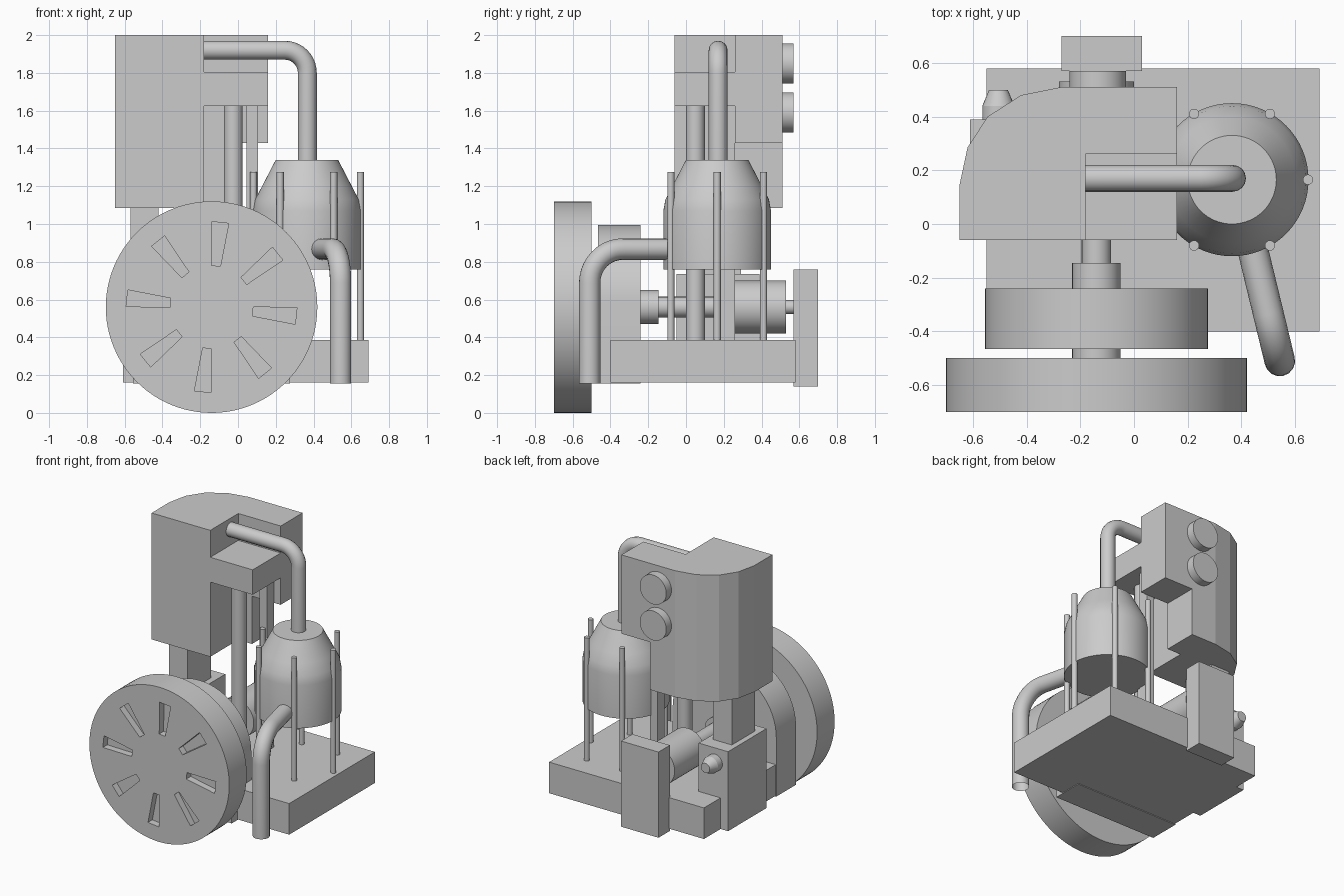
import bpy, bmesh, math
from mathutils import Vector, Matrix

if "Cube" in bpy.data.objects:
    bpy.data.objects.remove(bpy.data.objects["Cube"])


def finish(bm, name, smooth=False):
    bmesh.ops.recalc_face_normals(bm, faces=bm.faces[:])
    me = bpy.data.meshes.new(name)
    bm.to_mesh(me)
    bm.free()
    ob = bpy.data.objects.new(name, me)
    bpy.context.collection.objects.link(ob)
    if smooth:
        shade(ob)
    return ob


def shade(ob):
    bpy.ops.object.select_all(action='DESELECT')
    ob.select_set(True)
    bpy.context.view_layer.objects.active = ob
    bpy.ops.object.shade_smooth_by_angle(angle=math.radians(35))


def box(name, x0, x1, y0, y1, z0, z1):
    return prism(name, [(x0, y0), (x1, y0), (x1, y1), (x0, y1)], z0, z1)


def prism(name, pts, a, b, axis='Z', smooth=False):
    """Extrude a 2D outline: along z (x,y points) or along y (x,z points)."""
    bm = bmesh.new()
    at = (lambda p, h: (p[0], p[1], h)) if axis == 'Z' else (lambda p, h: (p[0], h, p[1]))
    f = bm.faces.new([bm.verts.new(at(p, a)) for p in pts])
    r = bmesh.ops.extrude_face_region(bm, geom=[f])
    vs = [v for v in r['geom'] if isinstance(v, bmesh.types.BMVert)]
    bmesh.ops.translate(bm, verts=vs, vec=(0, 0, b - a) if axis == 'Z' else (0, b - a, 0))
    return finish(bm, name, smooth)


def cyl(name, p0, p1, r0, r1=None, seg=48):
    p0, p1 = Vector(p0), Vector(p1)
    d = p1 - p0
    m = Matrix.Translation((p0 + p1) / 2) @ d.to_track_quat('Z', 'Y').to_matrix().to_4x4()
    bm = bmesh.new()
    bmesh.ops.create_cone(bm, cap_ends=True, segments=seg, radius1=r0,
                          radius2=r0 if r1 is None else r1, depth=d.length, matrix=m)
    return finish(bm, name, True)


def pipe(name, a, corner, b, bend, radius, caps):
    """Round pipe from a to b with one filleted right-angle corner."""
    a, c, b = Vector(a), Vector(corner), Vector(b)
    u, v = (a - c).normalized(), (b - c).normalized()
    o = c + (u + v) * bend
    arc = [o - v * bend * math.cos(t) - u * bend * math.sin(t)
           for t in [i * math.pi / 20 for i in range(11)]]
    cu = bpy.data.curves.new(name, 'CURVE')
    cu.dimensions = '3D'
    cu.bevel_depth, cu.bevel_resolution, cu.use_fill_caps = radius, 6, caps
    path = [a] + arc + [b]
    sp = cu.splines.new('POLY')
    sp.points.add(len(path) - 1)
    for p, q in zip(sp.points, path):
        p.co = (*q, 1)
    ob = bpy.data.objects.new(name, cu)
    bpy.context.collection.objects.link(ob)
    bpy.ops.object.select_all(action='DESELECT')
    ob.select_set(True)
    bpy.context.view_layer.objects.active = ob
    bpy.ops.object.convert(target='MESH')
    shade(bpy.context.object)


def cut(ob, cutter):
    m = ob.modifiers.new('cut', 'BOOLEAN')
    m.operation, m.solver, m.object = 'DIFFERENCE', 'EXACT', cutter
    cutter.hide_render = True
    cutter.hide_set(True)


AX, AZ = -0.14, 0.56  # main shaft axis

# base and rear bearing block
box('base', -0.55, 0.69, -0.40, 0.58, 0.16, 0.385)
box('rear_block', -0.27, 0.03, 0.57, 0.70, 0.14, 0.76)

# head housing with rounded rear corner and stepped cut-outs
head = prism('head_housing', [(-0.65, -0.06), (0.16, -0.06), (0.16, 0.51), (-0.27, 0.51),
                              (-0.42, 0.48), (-0.545, 0.40), (-0.62, 0.285), (-0.65, 0.145)],
             1.085, 2.0)
cut(head, box('top_notch_cutter', -0.18, 0.5, -0.5, 0.26, 1.805, 2.3))
cut(head, box('front_gap_cutter', -0.18, 0.5, -0.5, 0.26, 0.8, 1.625))
cut(head, box('rear_gap_cutter', -0.07, 0.5, 0.1, 0.8, 0.8, 1.43))
for i, z in enumerate((1.59, 1.85)):
    cyl(f'rear_cap_{i}', (-0.135, 0.50, z), (-0.135, 0.57, z), 0.106)

# supports under the head
box('side_box', -0.61, -0.375, -0.05, 0.39, 0.16, 0.735)
box('side_column', -0.57, -0.42, 0.025, 0.29, 0.735, 1.085)
cyl('nozzle_base', (-0.505, 0.38, 0.63), (-0.505, 0.44, 0.63), 0.06, seg=24)
cyl('nozzle_tip', (-0.505, 0.44, 0.63), (-0.505, 0.50, 0.63), 0.06, 0.035, seg=24)
cyl('piston_rod', (-0.025, 0.05, 0.385), (-0.025, 0.05, 1.625), 0.05, seg=24)
box('thin_column', 0.045, 0.105, 0.18, 0.26, 0.385, 1.625)

# main shaft line
cyl('rotor', (AX, 0.18, AZ), (AX, 0.53, AZ), 0.14)
cyl('rear_shaft', (AX, 0.53, AZ), (AX, 0.58, AZ), 0.037, seg=24)
cyl('front_shaft', (AX, -0.15, AZ), (AX, 0.18, AZ), 0.055, seg=24)
cyl('shaft_hub', (AX, -0.24, AZ), (AX, -0.145, AZ), 0.09)
cyl('wheel_hub', (AX, -0.50, AZ), (AX, -0.465, AZ), 0.09)

# arched casing behind the flywheel
arch = [(AX + 0.415 * math.cos(t), 0.58 + 0.415 * math.sin(t))
        for t in [i * math.pi / 32 for i in range(33)]]
prism('arched_casing', [(AX - 0.415, 0.155), (AX + 0.415, 0.155)] + arch,
      -0.465, -0.24, 'Y', True)

# flywheel with eight tapered recesses
wheel = cyl('flywheel', (AX, -0.70, AZ), (AX, -0.50, AZ), 0.56, seg=96)
bm = bmesh.new()
for k in range(8):
    t = math.radians(45 * k - 6)
    r, s = Vector((math.cos(t), 0, math.sin(t))), Vector((-math.sin(t), 0, math.cos(t)))
    ring = [Vector((AX, -0.75, AZ)) + r * a + s * b
            for a, b in ((0.22, -0.024), (0.45, -0.044), (0.45, 0.044), (0.22, 0.024))]
    f = bm.faces.new([bm.verts.new(p) for p in ring])
    g = bmesh.ops.extrude_face_region(bm, geom=[f])['geom']
    bmesh.ops.translate(bm, verts=[v for v in g if isinstance(v, bmesh.types.BMVert)],
                        vec=(0, 0.10, 0))
cut(wheel, finish(bm, 'slot_cutter'))

# vessel, turned from a profile
VX, VY = 0.365, 0.165
bm = bmesh.new()
prof = [(0, 0.76), (0.285, 0.76), (0.285, 1.07), (0.274, 1.13), (0.235, 1.205),
        (0.165, 1.34), (0, 1.34)]
vs = [bm.verts.new((VX + r, VY, z)) for r, z in prof]
es = [bm.edges.new(e) for e in zip(vs, vs[1:])]
bmesh.ops.spin(bm, geom=vs + es, cent=(VX, VY, 0), axis=(0, 0, 1),
               angle=math.tau, steps=64)
bmesh.ops.remove_doubles(bm, verts=bm.verts[:], dist=1e-4)
finish(bm, 'vessel', True)

# support rods around the vessel
for k in range(6):
    t = math.tau * k / 6
    x, y = VX + 0.283 * math.cos(t), VY + 0.283 * math.sin(t)
    cyl(f'vessel_rod_{k}', (x, y, 0.385), (x, y, 1.275), 0.019, seg=16)

# pipes
pipe('top_pipe', (-0.19, 0.17, 1.92), (0.367, 0.17, 1.92), (0.367, 0.17, 1.33), 0.12, 0.05, True)
pipe('outlet_pipe', (0.40, 0.08, 0.867), (0.543, -0.51, 0.867), (0.543, -0.51, 0.155),
     0.18, 0.057, False)
